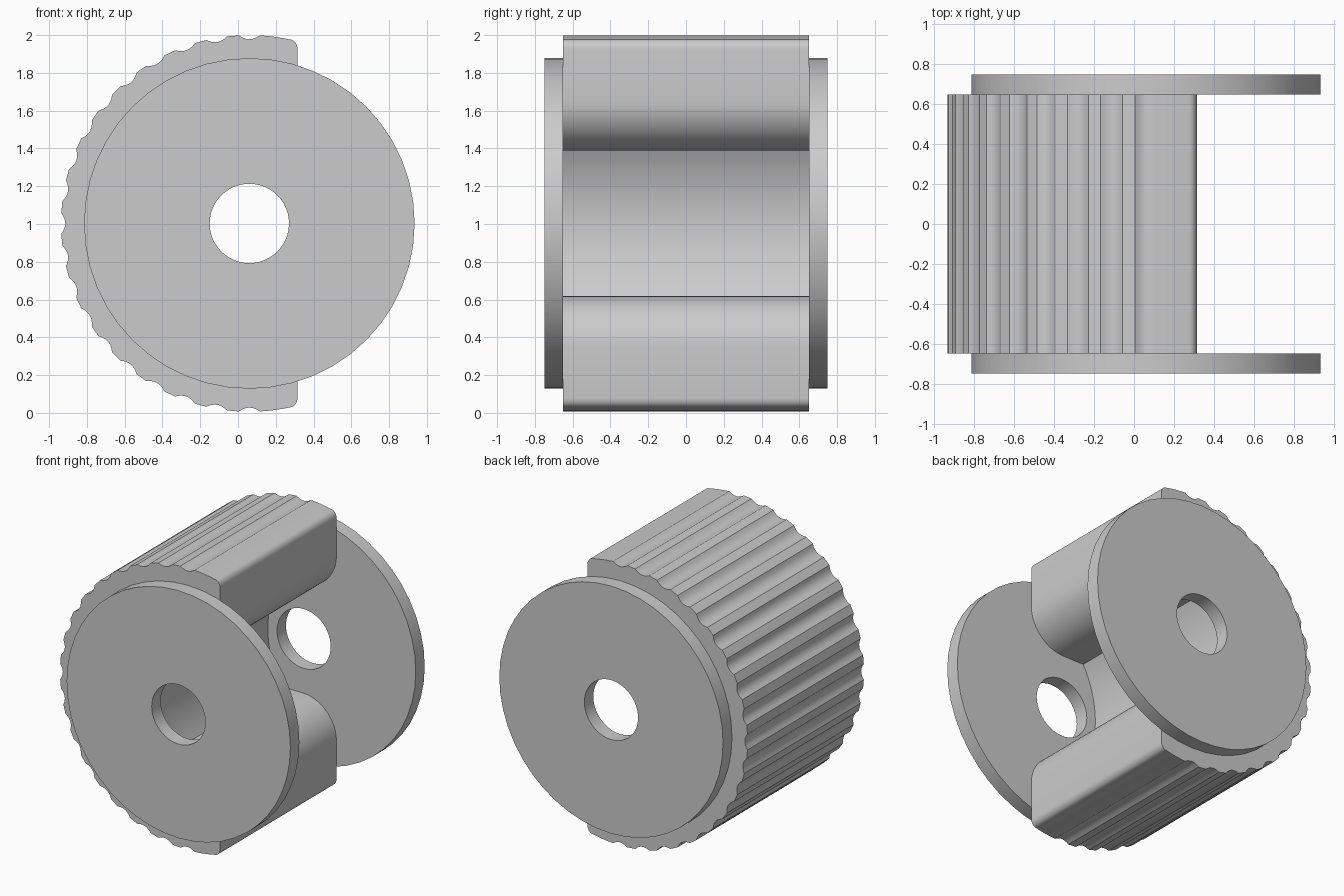
import bpy
import bmesh
from math import sin, cos, radians, acos, asin, degrees, sqrt, pi

CX, CZ = 0.06, 1.003       # shared axis of flanges and drum
DRUM_R, GROOVE = 0.997, 0.022
DRUM_Y, FLANGE_Y = 0.65, 0.75
END_X = 0.315              # flat end of the drum jaws
LIP_X, LIP_Z = -0.12, 0.385

if "Cube" in bpy.data.objects:
    bpy.data.objects.remove(bpy.data.objects["Cube"])

grey = bpy.data.materials.new("plain grey")
grey.use_nodes = True
colour = (0.6, 0.6, 0.6, 1)
grey.diffuse_color = colour
grey.node_tree.nodes["Principled BSDF"].inputs["Base Color"].default_value = colour


def finish(name, bm):
    bmesh.ops.recalc_face_normals(bm, faces=bm.faces)
    mesh = bpy.data.meshes.new(name)
    bm.to_mesh(mesh)
    bm.free()
    mesh.materials.append(grey)
    obj = bpy.data.objects.new(name, mesh)
    bpy.context.collection.objects.link(obj)
    bpy.ops.object.select_all(action='DESELECT')
    obj.select_set(True)
    bpy.context.view_layer.objects.active = obj
    bpy.ops.object.shade_smooth_by_angle(angle=radians(25))
    return obj


def arc(cx, cz, rx, rz, start, end, steps):
    """Elliptical arc in the x-z plane, angles in degrees."""
    out = []
    for i in range(steps + 1):
        a = radians(start + (end - start) * i / steps)
        out.append((cx + rx * cos(a), cz + rz * sin(a)))
    return out


def drum_profile():
    # Fluted rim, from the far side up to the top
    half_width = 3.2
    half = []
    for k in range(18, 8, -1):
        for t in (1, 0.67, 0.33, 0, -0.33, -0.67, -1):
            if k == 18 and t > 0:
                continue
            r = DRUM_R - GROOVE * (1 - t * t)
            a = radians(k * 10 + half_width * t)
            half.append((CX + r * cos(a), r * sin(a)))
    # Plain rim and rounded outer corner
    bend = END_X - 0.04
    stop = degrees(acos((bend - CX) / DRUM_R))
    half += arc(CX, 0, DRUM_R, DRUM_R, 90 - half_width, stop, 4)[1:]
    top = half[-1][1]
    half += arc(bend, top - 0.05, 0.04, 0.05, 80, 0, 5)
    # Rounded jaw underside, back to the lip
    rad = 0.27
    half += arc(END_X - rad, LIP_Z + rad, rad, rad, 0, -90, 12)
    # Shallow concave throat
    tr = 0.78
    tc = LIP_X + sqrt(tr * tr - LIP_Z * LIP_Z)
    tilt = degrees(asin(LIP_Z / tr))
    half += arc(tc, 0, tr, tr, 180 - tilt, 180, 8)
    lower = [(x, -z) for x, z in reversed(half[1:-1])]
    return half + lower


# Fluted C-shaped drum
bm = bmesh.new()
verts = [bm.verts.new((x, -DRUM_Y, z + CZ)) for x, z in drum_profile()]
face = bm.faces.new(verts)
ext = bmesh.ops.extrude_face_region(bm, geom=[face], use_keep_orig=True)
moved = [g for g in ext["geom"] if isinstance(g, bmesh.types.BMVert)]
bmesh.ops.translate(bm, verts=moved, vec=(0, 2 * DRUM_Y, 0))
finish("fluted_drum", bm)


def flange(name, y0, y1, outer=0.875, inner=0.21, n=48):
    """Flat disc with a round bore."""
    bm = bmesh.new()
    section = ((outer, y0), (outer, y1), (inner, y1), (inner, y0))
    rings = []
    for i in range(n):
        a = 2 * pi * i / n
        rings.append([bm.verts.new((CX + r * cos(a), y, CZ + r * sin(a)))
                      for r, y in section])
    for i in range(n):
        p, q = rings[i], rings[(i + 1) % n]
        for j in range(4):
            k = (j + 1) % 4
            bm.faces.new((p[j], p[k], q[k], q[j]))
    finish(name, bm)


# End flanges
flange("front_flange", -FLANGE_Y, -DRUM_Y)
flange("back_flange", DRUM_Y, FLANGE_Y)
